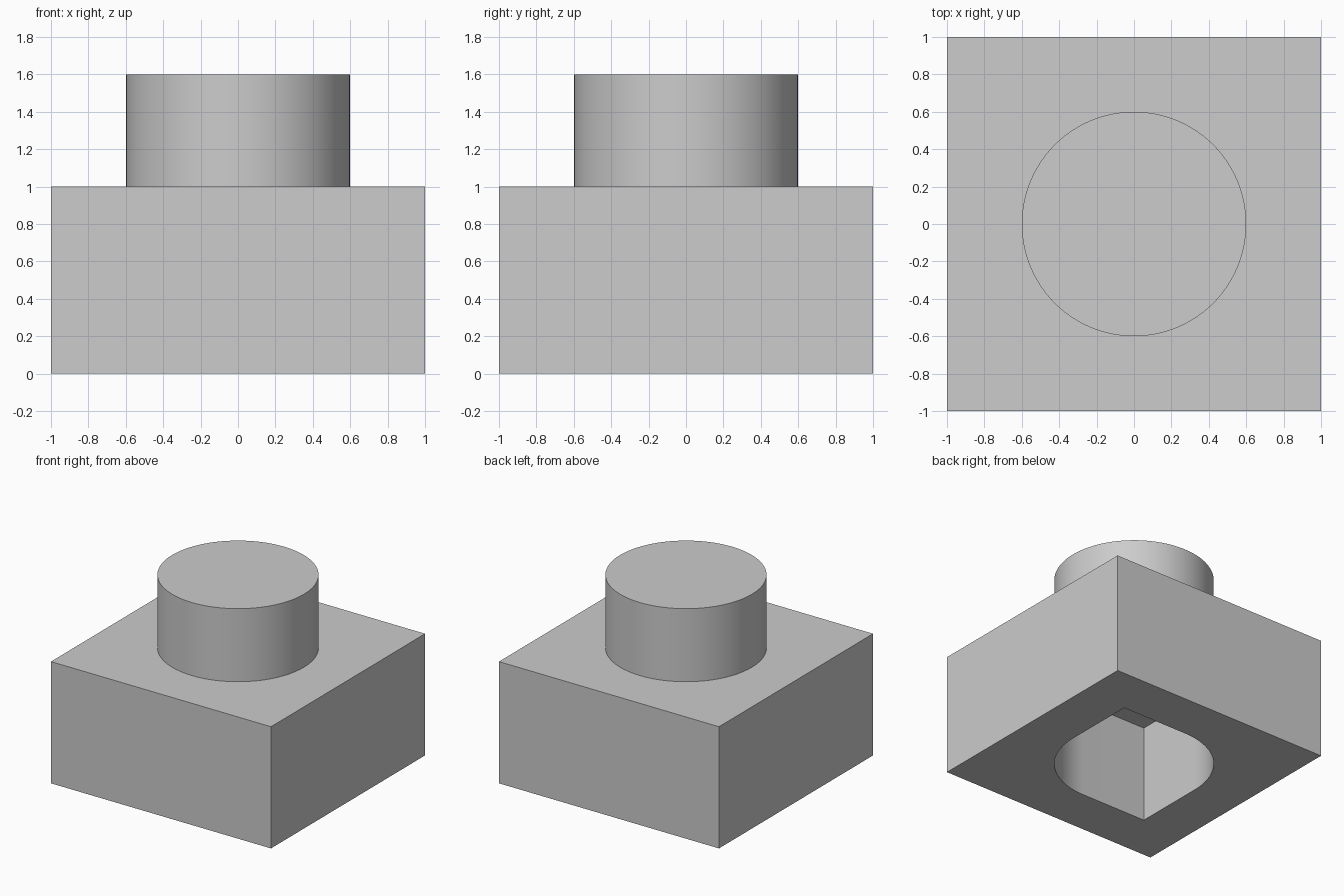
import bpy, bmesh, math

cube = bpy.data.objects.get("Cube")
if cube:
    bpy.data.objects.remove(cube, do_unlink=True)

R = 0.6            # stud radius and cavity half width
CAVITY_TOP = 0.8

grey = bpy.data.materials.new("light_grey")
grey.use_nodes = True
colour = (0.604, 0.604, 0.604, 1.0)
grey.diffuse_color = colour
grey.node_tree.nodes["Principled BSDF"].inputs["Base Color"].default_value = colour


def arc(start, end, steps):
    """Points on the stud circle between two angles in degrees."""
    angles = [math.radians(start + (end - start) * i / steps) for i in range(steps + 1)]
    return [(R * math.cos(a), R * math.sin(a)) for a in angles]


def prism(name, outline, z0, z1):
    """Extrude a closed outline from z0 up to z1."""
    bm = bmesh.new()
    base = bm.faces.new([bm.verts.new((x, y, z0)) for x, y in outline])
    top = bmesh.ops.extrude_face_region(bm, geom=[base], use_keep_orig=True)["geom"]
    bmesh.ops.translate(bm, vec=(0, 0, z1 - z0),
                        verts=[v for v in top if isinstance(v, bmesh.types.BMVert)])
    bmesh.ops.recalc_face_normals(bm, faces=bm.faces)
    mesh = bpy.data.meshes.new(name)
    bm.to_mesh(mesh)
    bm.free()
    mesh.materials.append(grey)
    obj = bpy.data.objects.new(name, mesh)
    bpy.context.collection.objects.link(obj)
    return obj


def smooth(obj):
    bpy.ops.object.select_all(action="DESELECT")
    obj.select_set(True)
    bpy.context.view_layer.objects.active = obj
    bpy.ops.object.shade_smooth_by_angle(angle=math.radians(30))


# Square block and the round stud on top
block = prism("block", [(-1, -1), (1, -1), (1, 1), (-1, 1)], 0, 1)
stud = prism("stud", arc(0, 360, 96)[:-1], 1, 1.6)

# Underside cavity: two opposite corners sharp, the other two fully rounded
outline = [(R, R)] + arc(90, 180, 24) + [(-R, -R)] + arc(270, 360, 24)
cutter = prism("cavity_cutter", outline, -0.2, CAVITY_TOP)
cutter.hide_render = True

cut = block.modifiers.new("cavity", "BOOLEAN")
cut.operation = "DIFFERENCE"
cut.solver = "EXACT"
cut.object = cutter
bpy.context.view_layer.objects.active = block
bpy.ops.object.modifier_apply(modifier=cut.name)
bpy.data.objects.remove(cutter, do_unlink=True)

for part in (block, stud):
    smooth(part)
